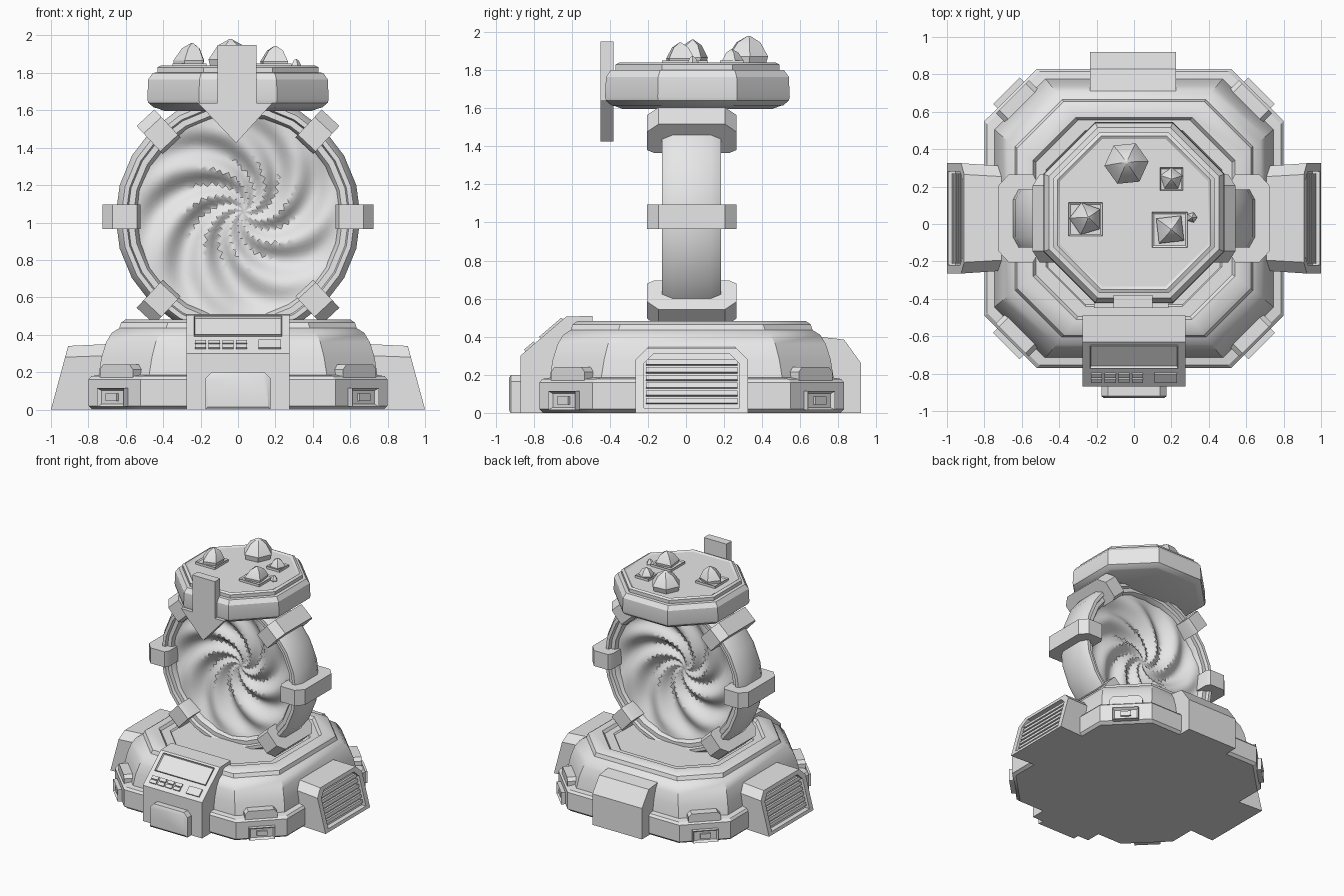
import bpy, bmesh, math
from mathutils import Matrix, Vector

cube = bpy.data.objects.get("Cube")
if cube:
    bpy.data.objects.remove(cube, do_unlink=True)

grey = bpy.data.materials.new("light grey")
grey.use_nodes = True
grey.diffuse_color = (0.8, 0.8, 0.8, 1)
grey.node_tree.nodes["Principled BSDF"].inputs["Base Color"].default_value = (0.8, 0.8, 0.8, 1)

MID = 0.03      # depth centre of the base and ring
HUB = 1.03      # height of the ring centre
parts = []


def finish(name, bm):
    bmesh.ops.recalc_face_normals(bm, faces=bm.faces)
    mesh = bpy.data.meshes.new(name)
    bm.to_mesh(mesh)
    bm.free()
    mesh.materials.append(grey)
    obj = bpy.data.objects.new(name, mesh)
    bpy.context.collection.objects.link(obj)
    parts.append(obj)
    return obj


def loft(name, rings, closed=False):
    """Skin a list of equal point rings; cap the ends or join them up."""
    bm = bmesh.new()
    rows = [[bm.verts.new(p) for p in ring] for ring in rings]
    n = len(rows[0])
    pairs = list(zip(rows, rows[1:]))
    if closed:
        pairs.append((rows[-1], rows[0]))
    else:
        bm.faces.new(rows[0])
        bm.faces.new(rows[-1])
    for a, b in pairs:
        for i in range(n):
            j = (i + 1) % n
            bm.faces.new((a[i], a[j], b[j], b[i]))
    return finish(name, bm)


def prism(name, outline, depth, frame=Matrix(), inset=0, recess=0):
    """Extrude a flat outline along local z, optionally sinking a panel into the end."""
    bm = bmesh.new()
    low = [bm.verts.new((x, y, 0)) for x, y in outline]
    high = [bm.verts.new((x, y, depth)) for x, y in outline]
    bm.faces.new(low)
    end = bm.faces.new(high)
    for i in range(len(low)):
        j = (i + 1) % len(low)
        bm.faces.new((low[i], low[j], high[j], high[i]))
    bmesh.ops.recalc_face_normals(bm, faces=bm.faces)
    if inset:
        bmesh.ops.inset_region(bm, faces=[end], thickness=inset)
        bmesh.ops.translate(bm, verts=end.verts, vec=(0, 0, -recess))
    bm.transform(frame)
    return finish(name, bm)


def rect(x0, x1, y0, y1):
    return [(x0, y0), (x1, y0), (x1, y1), (x0, y1)]


def arch(x0, x1, y0, y1, cut):
    return [(x0, y0), (x1, y0), (x1, y1 - cut), (x1 - cut, y1), (x0 + cut, y1), (x0, y1 - cut)]


def axes(origin, x, y, z):
    m = Matrix((x, y, z)).transposed().to_4x4()
    m.translation = origin
    return m


def octagon(h, cut, z, cy):
    s = h - cut
    return [(x, y + cy, z) for x, y in ((h, -s), (h, s), (s, h), (-s, h),
                                       (-h, s), (-h, -s), (-s, -h), (s, -h))]


X, Y, Z = Vector((1, 0, 0)), Vector((0, 1, 0)), Vector((0, 0, 1))

# Stepped octagonal base with a shallow well on top
tiers = [(.78, .28, 0), (.8, .28, .02), (.8, .28, .16), (.785, .28, .178), (.745, .27, .185),
         (.73, .27, .28), (.705, .265, .36), (.675, .26, .41), (.635, .25, .435), (.625, .25, .465),
         (.6, .245, .482), (.54, .23, .482), (.525, .225, .46), (.47, .21, .46), (.46, .2, .45)]
loft("base", [octagon(h, c, z, MID) for h, c, z in tiers])

# Latches and tabs on the four cut corners
for sx in (-1, 1):
    for sy in (-1, 1):
        out = Vector((sx, sy, 0)).normalized()
        side = Z.cross(out)
        centre = Vector((0, MID, 0))
        prism("corner_latch", rect(-.1, .1, .015, .115), .05,
              axes(centre + out * .915, side, Z, out), .02, .02)
        prism("corner_latch_bar", rect(-.04, .04, .045, .085), .045,
              axes(centre + out * .915, side, Z, out))
        prism("corner_tab", arch(-.125, .125, .15, .24, .025), .09,
              axes(centre + out * .83, side, Z, out))

# Sloped side vents with louvres
for s in (-1, 1):
    lean = Vector((-.27 * s, 0, 1)).normalized()
    out = Vector((s, 0, .27)).normalized()
    shell = arch(-.295, .295, 0, .34, .06)
    loft("side_vent", [
        [(s * .62, MID + y * .93, z * 1.04) for y, z in shell],
        [(s * (1 - .27 * z), MID + y, z) for y, z in shell],
        [(s * (1 - .27 * z), MID + y, z) for y, z in arch(-.25, .25, .025, .31, .05)],
        [(s * (.96 - .27 * z), MID + y, z) for y, z in arch(-.25, .25, .025, .31, .05)]])
    for k in range(6):
        z = .045 + .042 * k
        prism("vent_slat", rect(-.24, .24, z, z + .026), .035,
              axes((s * .95, MID, 0), Y * s, lean, out))

# Front console: body, screen, keys and lower door
body = [(-.87, 0), (-.87, .3), (-.63, .505), (-.49, .51), (-.49, 0)]
prism("console", body, .55, axes((-.275, 0, 0), Y, Z, X))
slope = Matrix.Translation((0, -.87, .3)) @ Matrix.Rotation(math.atan2(.205, .24), 4, "X")
prism("console_screen", rect(-.235, .235, .14, .295), .012, slope, .015, .02)
for k in range(4):
    x = -.23 + .073 * k
    for y in (.035, .07):
        prism("console_key", rect(x, x + .06, y, y + .027), .012, slope)
prism("console_pad", rect(.11, .23, .035, .1), .012, slope)
prism("console_door", arch(-.175, .175, 0, .2, .035), .05,
      axes((0, -.87, 0), X, Z, -Y), .02, -.01)

# Block on the back
back = [(.7, 0), (.92, 0), (.92, .26), (.83, .385), (.7, .4)]
prism("rear_block", back, .46, axes((-.235, 0, 0), Y, Z, X))

# Upright ring
half = [(.655, .1), (.625, .155), (.6, .155), (.592, .13), (.56, .13), (.54, .095)]
section = half + [(r, -y) for r, y in reversed(half)]
rings = []
for k in range(24):
    a = math.tau * k / 24
    rings.append([(r * math.cos(a), MID + y, HUB + r * math.sin(a)) for r, y in section])
loft("ring", rings, closed=True)

# Clamps gripping the ring
grip = [(-.235, .54), (-.2, .52), (.2, .52), (.235, .54), (.235, .67),
        (.175, .725), (-.175, .725), (-.235, .67)]
for deg in (0, 47, 133, 180, 227, 313):
    a = math.radians(deg)
    out = Vector((math.cos(a), 0, math.sin(a)))
    side = Y.cross(out)
    prism("ring_clamp", grip, .13, axes(Vector((0, MID, HUB)) - side * .065, Y, out, side))

# Swirling portal surface, one dished face per side
ARMS, STEPS, R = 7, 84, .565
for s in (1, -1):
    rings = []
    for k in range(19):
        t = .03 + .97 * k / 18
        ring = []
        for i in range(STEPS):
            a = math.tau * i / STEPS
            wave = math.sin(ARMS * (a - 2.7 * math.sqrt(t)))
            swell = .032 * min(1, t * 2.5) * min(1, (1 - t) * 5)
            depth = .035 + .07 * t * t + swell * wave
            drift = .03 * (1 - t)
            ring.append((s * (R * t * math.cos(a) + drift), MID - s * depth,
                         HUB + R * t * math.sin(a) + drift))
        rings.append(ring)
    rings.append([(x, MID, z) for x, y, z in rings[-1]])
    loft("portal_swirl", rings)

# Octagonal cap
cap = [(.39, 1.595), (.435, 1.612), (.45, 1.615), (.48, 1.64), (.485, 1.66), (.48, 1.765),
       (.455, 1.8), (.43, 1.802), (.43, 1.83), (.41, 1.84), (.395, 1.83)]
loft("cap", [octagon(h, h * .57, z, .06) for h, z in cap])


# Crystals on framed seats
def crystal(x, y, r, top, n, turn, tip=(0, 0), seat=True):
    base = 1.825
    if seat:
        w = r * .95
        prism("crystal_seat", rect(-w, w, -w, w), .025,
              Matrix.Translation((x, y, base)), r * .15, .008)
    rows = []
    for f, g in ((.85, 0), (.95, .3), (.55, .78), (.06, 1)):
        rows.append([(x + tip[0] * g + r * f * math.cos(turn + math.tau * i / n),
                      y + tip[1] * g + r * f * math.sin(turn + math.tau * i / n),
                      base + (top - base) * g) for i in range(n)])
    loft("crystal", rows)


crystal(-.04, .32, .125, 1.98, 6, .1, (.0, .01), False)
crystal(-.26, .025, .095, 1.96, 5, .6, (.015, .01))
crystal(.19, -.03, .1, 1.945, 4, .9, (.01, 0))
crystal(.2, .24, .065, 1.91, 5, .3)
crystal(.31, .035, .03, 1.875, 5, 0, (0, 0), False)

# Downward arrow sign
arrow = [(-.11, 1.95), (-.11, 1.64), (-.215, 1.64), (-.01, 1.425), (.185, 1.64), (.1, 1.64), (.1, 1.95)]
prism("arrow_sign", arrow, .07, axes((0, -.38, 0), X, Z, -Y))

# Smooth the gentle curves, keep hard edges crisp
bpy.ops.object.select_all(action="DESELECT")
for obj in parts:
    obj.select_set(True)
bpy.context.view_layer.objects.active = parts[0]
bpy.ops.object.shade_smooth_by_angle(angle=math.radians(30))
